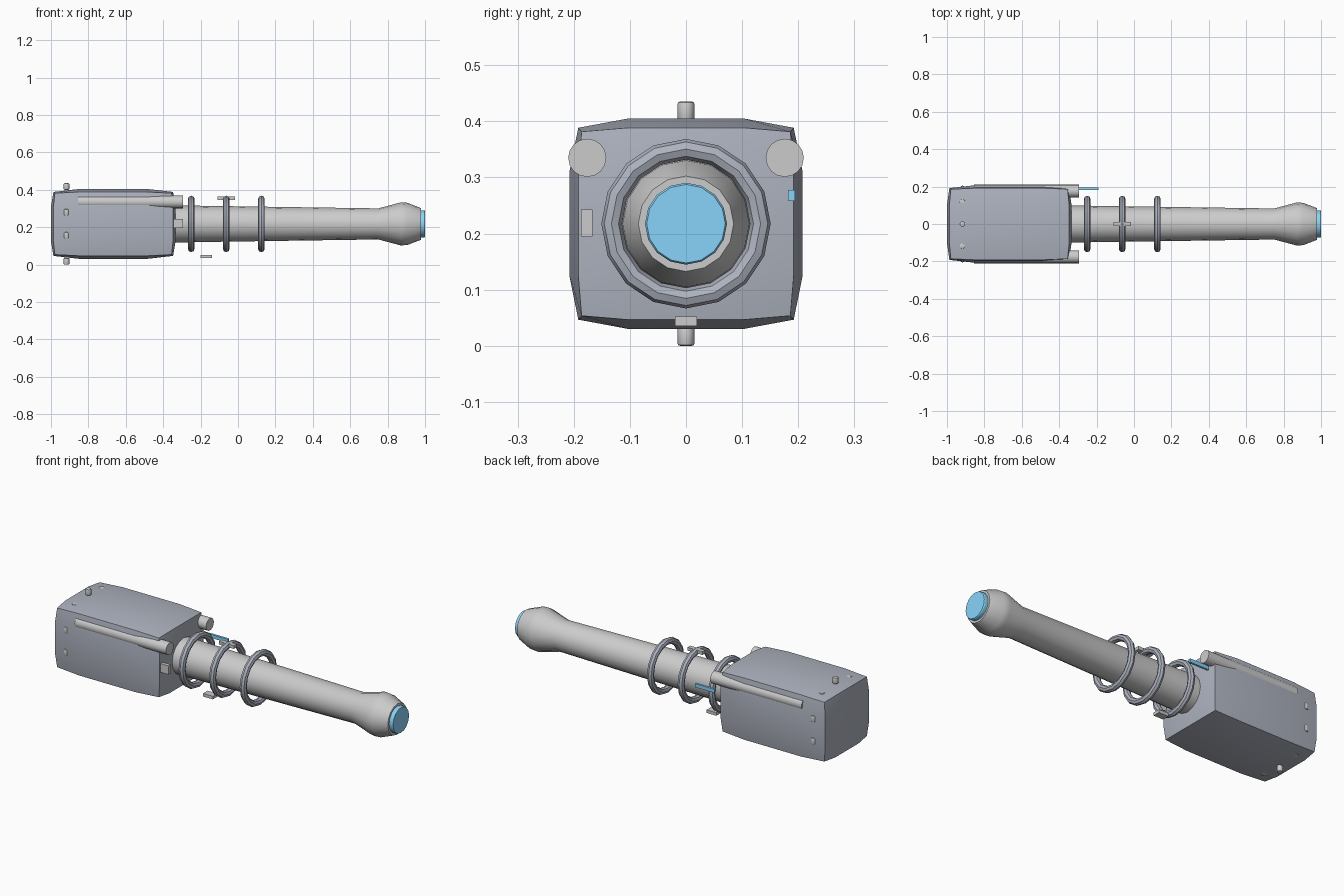
import bpy, bmesh, math
from mathutils import Matrix, Vector

if "Cube" in bpy.data.objects:
    bpy.data.objects.remove(bpy.data.objects["Cube"])

ZC = 0.2175  # height of the long axis


def material(name, rgb):
    m = bpy.data.materials.new(name)
    m.diffuse_color = (*rgb, 1)
    m.use_nodes = True
    m.node_tree.nodes["Principled BSDF"].inputs["Base Color"].default_value = m.diffuse_color
    return m


steel = material("dark_steel", (0.42, 0.45, 0.52))
glow = material("blue_light", (0.25, 0.65, 0.95))


def finish(bm, name, mat=None, angle=30):
    bmesh.ops.recalc_face_normals(bm, faces=bm.faces)
    me = bpy.data.meshes.new(name)
    bm.to_mesh(me)
    bm.free()
    ob = bpy.data.objects.new(name, me)
    bpy.context.collection.objects.link(ob)
    if mat:
        me.materials.append(mat)
    if angle:
        bpy.ops.object.select_all(action='DESELECT')
        ob.select_set(True)
        bpy.context.view_layer.objects.active = ob
        bpy.ops.object.shade_smooth_by_angle(angle=math.radians(angle))
    return ob


def box(name, center, size, mat=None):
    bm = bmesh.new()
    bmesh.ops.create_cube(bm, size=1)
    for v in bm.verts:
        v.co = Vector(center) + v.co * Vector(size)
    return finish(bm, name, mat, 0)


def lathe_x(name, profile, y=0, z=ZC, sides=16, mat=None, closed=False):
    """Revolve (x, radius) points around an axis parallel to x."""
    bm = bmesh.new()
    rings = []
    for x, r in profile:
        rings.append([bm.verts.new((x, y + r * math.sin(a), z + r * math.cos(a)))
                      for a in (2 * math.pi * i / sides for i in range(sides))])
    pairs = list(zip(rings, rings[1:]))
    if closed:
        pairs.append((rings[-1], rings[0]))
    for a, b in pairs:
        for i in range(sides):
            j = (i + 1) % sides
            bm.faces.new((a[i], a[j], b[j], b[i]))
    if not closed:
        bm.faces.new(rings[0])
        bm.faces.new(rings[-1])
    return finish(bm, name, mat)


# Bulged hammer-like housing: each face has two inner loops and swells outward
bm = bmesh.new()
bmesh.ops.create_cube(bm, size=2)
bmesh.ops.subdivide_edges(bm, edges=bm.edges[:], cuts=2, use_grid_fill=True)
half = ((0.333, 0.320, 0.312), (0.208, 0.192, 0.186), (0.1875, 0.171, 0.164))
inner = (0.175, 0.103, 0.092)
for v in bm.verts:
    outer = [abs(c) > 0.9 for c in v.co]
    n = sum(outer)
    v.co = Vector([math.copysign(half[i][n - 1] if outer[i] else inner[i], v.co[i])
                   for i in range(3)]) + Vector((-0.667, 0, ZC))
finish(bm, "housing", steel)

# Barrel with flared muzzle, and the lens at its tip
lathe_x("barrel", [(-0.36, 0.1), (-0.2, 0.097), (0.75, 0.083), (0.87, 0.115),
                   (0.905, 0.113), (0.978, 0.085)])
lathe_x("muzzle_lens", [(0.95, 0.073), (0.995, 0.073), (1.0, 0.07)], mat=glow)

# Floating coil rings
for k, x in enumerate((-0.25, -0.063, 0.125)):
    section = [(x + 0.018 * math.cos(t), 0.133 + 0.018 * math.sin(t))
               for t in (2 * math.pi * i / 8 for i in range(8))]
    lathe_x(f"coil_ring_{k}", section, mat=steel, closed=True)

# Side tubes half sunk into the housing
for side in (-1, 1):
    lathe_x("side_tube", [(-0.855, 0.034), (-0.295, 0.034)], y=side * 0.176, z=0.335)

# Ring of ten upright rivets near the back
for k in range(10):
    a = math.pi / 2 + k * math.pi / 5
    bm = bmesh.new()
    bmesh.ops.create_cone(bm, cap_ends=True, segments=12, radius1=0.015, radius2=0.015,
                          depth=0.035)
    rims = [e for e in bm.edges if abs(e.verts[0].co.z - e.verts[1].co.z) < 1e-4]
    bmesh.ops.bevel(bm, geom=rims, offset=0.004, segments=2, affect='EDGES', profile=0.5)
    bmesh.ops.translate(bm, verts=bm.verts,
                        vec=(-0.917, 0.2 * math.cos(a), ZC + 0.2 * math.sin(a)))
    finish(bm, f"rivet_{k}")

# Small fittings around the barrel base
box("selector_block", (-0.32, -0.177, 0.219), (0.05, 0.02, 0.048))
box("trigger_block", (-0.17, 0, 0.044), (0.06, 0.04, 0.017))
box("sight_block", (-0.063, 0, 0.354), (0.092, 0.024, 0.018))
box("indicator_bar", (-0.25, 0.188, 0.268), (0.12, 0.012, 0.02), glow)
